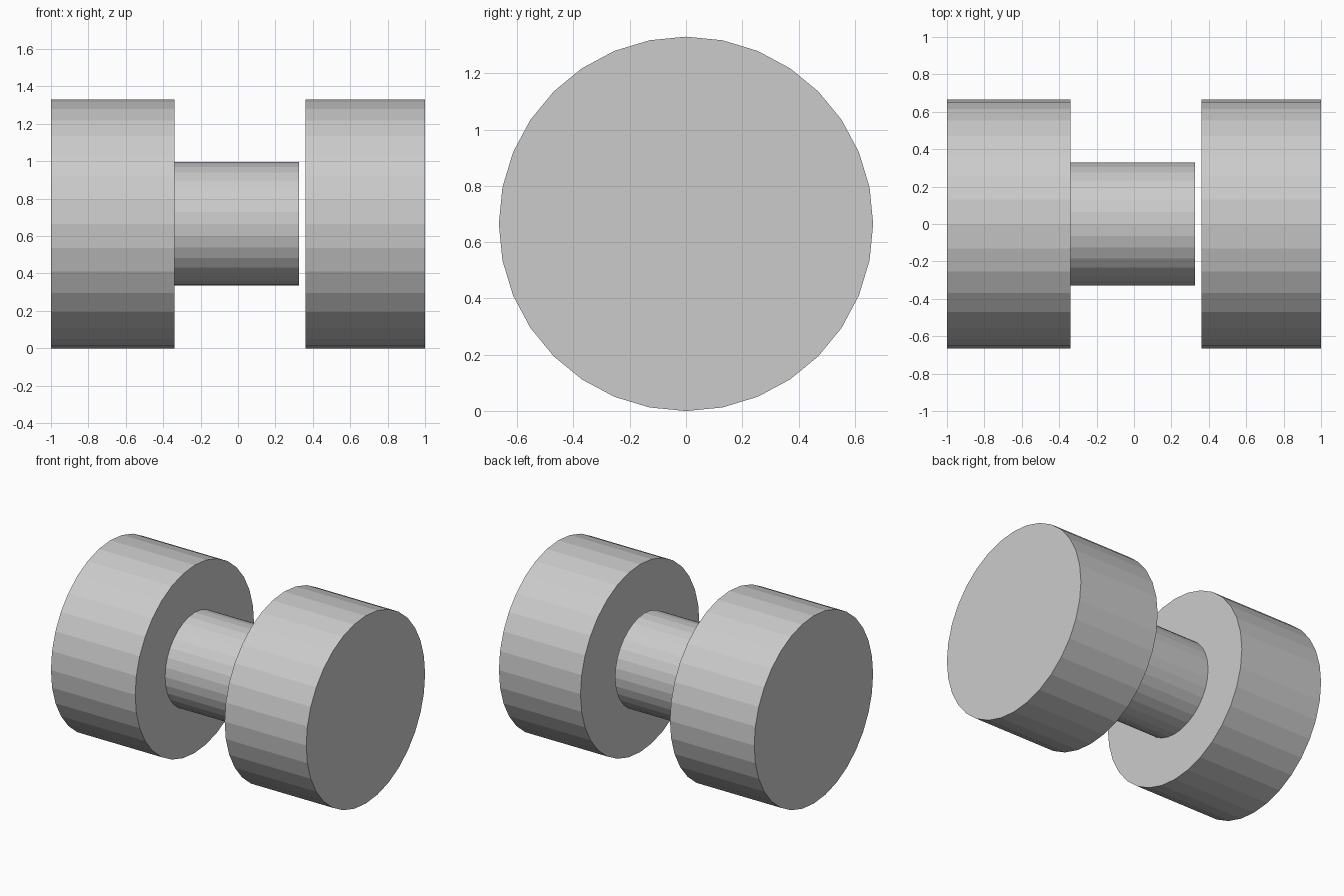
import bpy
from math import pi

if "Cube" in bpy.data.objects:
    bpy.data.objects.remove(bpy.data.objects["Cube"])

DISC_RADIUS = 0.665
AXLE_RADIUS = 0.33


def cylinder_x(name, x0, x1, radius):
    """Flat-shaded 32-sided cylinder lying along x."""
    bpy.ops.mesh.primitive_cylinder_add(
        vertices=32, radius=radius, depth=x1 - x0,
        location=((x0 + x1) / 2, 0, DISC_RADIUS), rotation=(0, pi / 2, 0))
    obj = bpy.context.object
    obj.name = name
    bpy.ops.object.transform_apply(location=False, rotation=True, scale=True)
    return obj


# Two end discs and the thinner axle, which stops just short of the right disc
cylinder_x("left_disc", -1.0, -0.34, DISC_RADIUS)
cylinder_x("axle", -0.34, 0.325, AXLE_RADIUS)
cylinder_x("right_disc", 0.361, 1.0, DISC_RADIUS)
